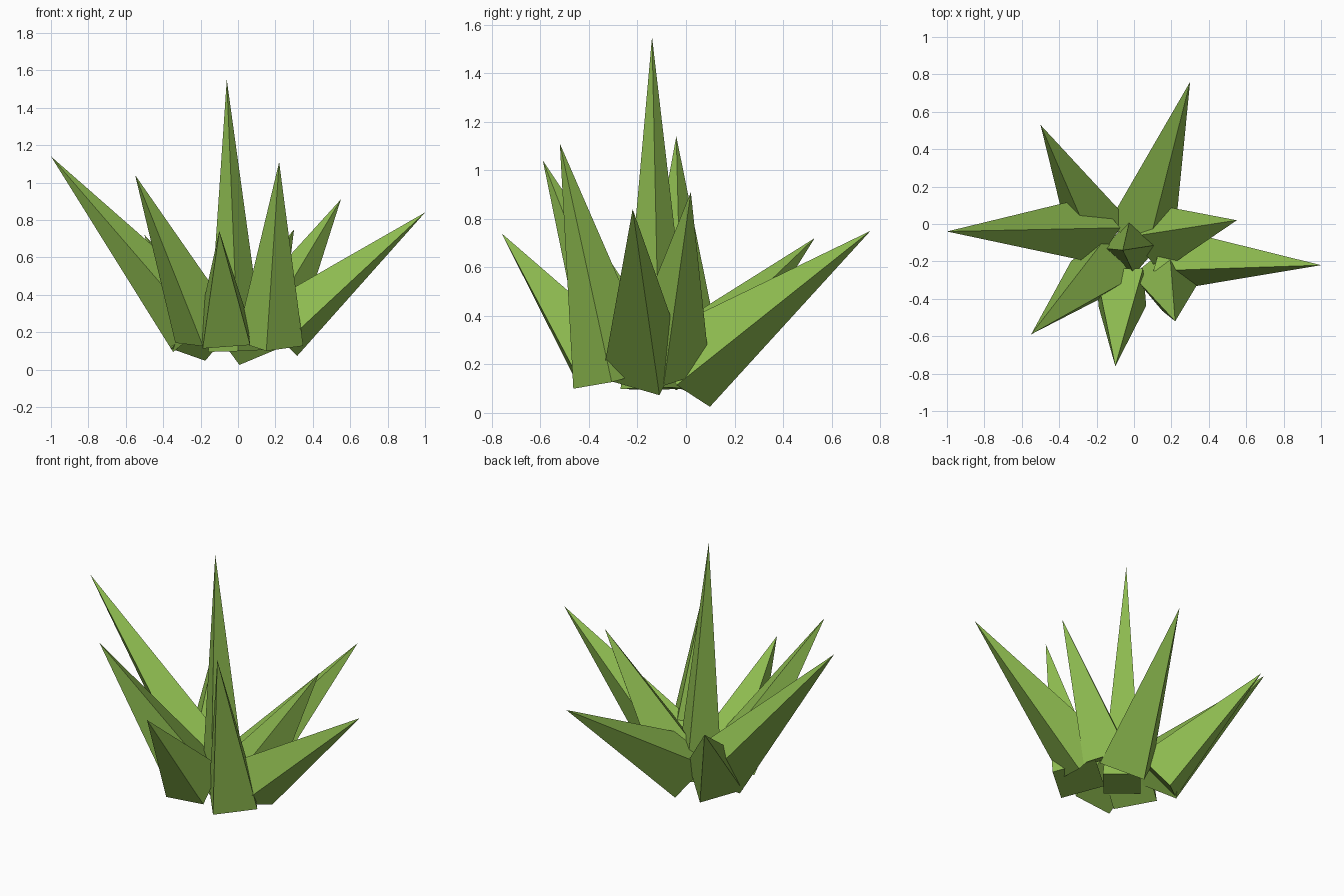
import bpy, bmesh, math
from mathutils import Vector

if "Cube" in bpy.data.objects:
    bpy.data.objects.remove(bpy.data.objects["Cube"])

green = bpy.data.materials.new("leaf_green")
green.diffuse_color = (0.27, 0.50, 0.08, 1)
green.use_nodes = True
green.node_tree.nodes["Principled BSDF"].inputs["Base Color"].default_value = green.diffuse_color


def spike(name, tip, base, corner, r):
    """Closed four-sided spike: base square perpendicular to its axis, one corner aimed at 'corner'."""
    tip, base, corner = Vector(tip), Vector(base), Vector(corner)
    axis = (tip - base).normalized()
    u = corner - base
    u = (u - axis * u.dot(axis)).normalized()
    v = axis.cross(u)
    bm = bmesh.new()
    ring = [bm.verts.new(base + r * (math.cos(a) * u + math.sin(a) * v))
            for a in (i * math.pi / 2 for i in range(4))]
    top = bm.verts.new(tip)
    bm.faces.new(ring[::-1])
    for i in range(4):
        bm.faces.new((ring[i], ring[(i + 1) % 4], top))
    me = bpy.data.meshes.new(name)
    bm.to_mesh(me)
    bm.free()
    me.materials.append(green)
    bpy.context.collection.objects.link(bpy.data.objects.new(name, me))


# Upright centre leaf
spike("centre_leaf", (-.06, -.14, 1.55), (-.01, -.12, .10), (.13, -.11, .10), .15)

# Leaves fanning out around it: name, tip, base centre, base corner, radius
for leaf in [
    ("left_leaf", (-1, -.04, 1.14), (-.21, -.03, .21), (-.34, -.04, .08), .18),
    ("front_left_leaf", (-.55, -.59, 1.04), (-.17, -.24, .20), (-.18, -.41, .10), .18),
    ("back_left_leaf", (-.50, .53, .72), (-.19, -.02, .17), (-.16, .07, .03), .18),
    ("back_leaf", (.30, .76, .75), (.04, -.02, .17), (.00, .10, .00), .19),
    ("back_right_leaf", (.55, .02, .91), (.14, -.08, .20), (.27, -.10, .06), .18),
    ("right_leaf", (1, -.22, .84), (.21, -.18, .20), (.31, -.11, .07), .18),
    ("front_right_leaf", (.22, -.52, 1.11), (.17, -.29, .14), (.15, -.47, .09), .18),
    ("front_leaf", (-.10, -.76, .74), (-.07, -.34, .20), (-.21, -.45, .08), .18),
]:
    spike(*leaf)
